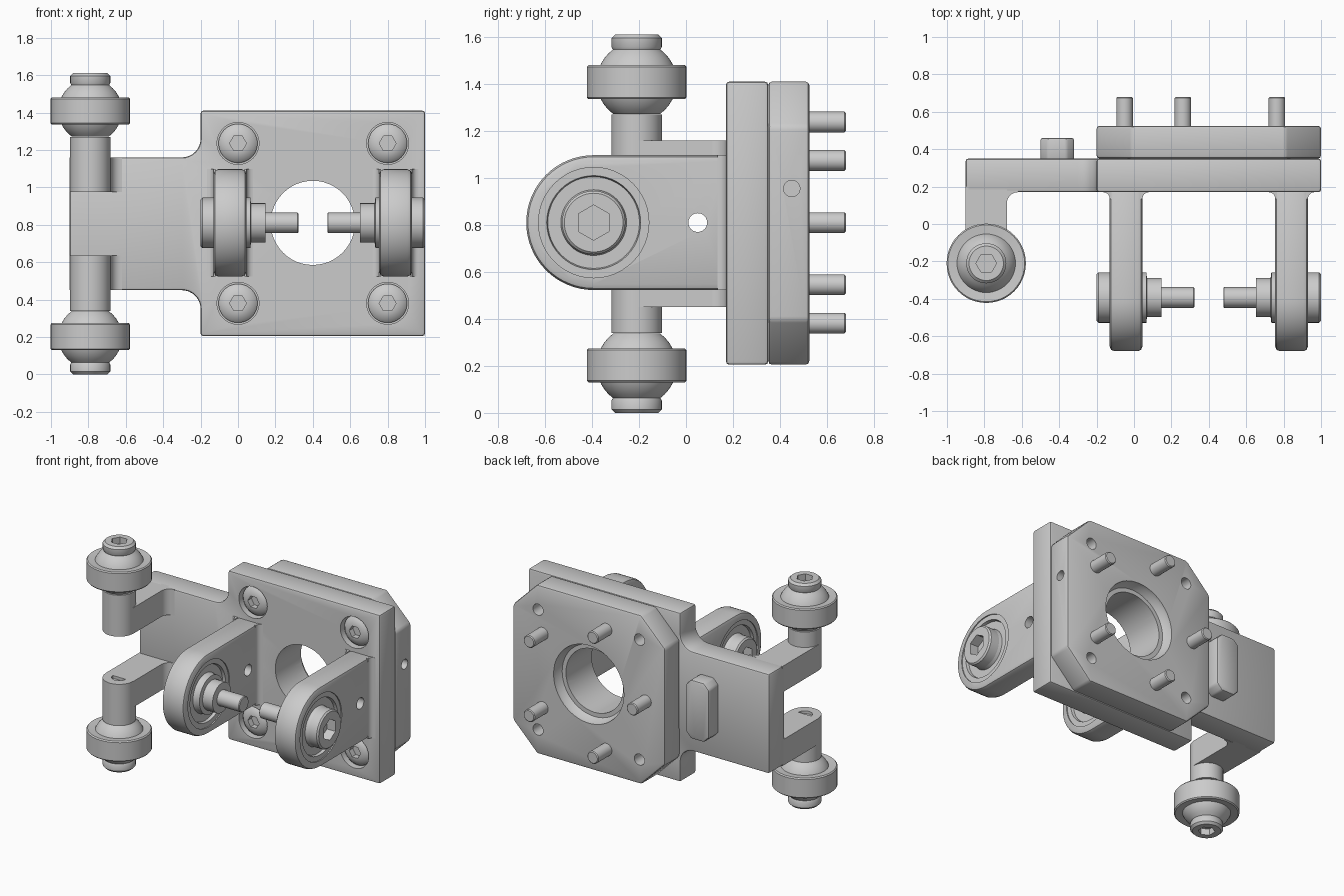
import bpy, bmesh, math
from mathutils import Vector

if "Cube" in bpy.data.objects:
    bpy.data.objects.remove(bpy.data.objects["Cube"])


def finish(name, bm, bevel=0.0):
    bmesh.ops.recalc_face_normals(bm, faces=bm.faces)
    me = bpy.data.meshes.new(name)
    bm.to_mesh(me)
    bm.free()
    ob = bpy.data.objects.new(name, me)
    bpy.context.collection.objects.link(ob)
    if bevel:
        m = ob.modifiers.new("bevel", 'BEVEL')
        m.width, m.segments, m.limit_method = bevel, 2, 'ANGLE'
        m.angle_limit = math.radians(35)
        apply(ob, m)
    return ob


def apply(ob, m):
    bpy.context.view_layer.objects.active = ob
    bpy.ops.object.modifier_apply(modifier=m.name)


def prism(name, pts, axis, a, b, bevel=0.0):
    """Extrude a 2D outline along an axis from a to b."""
    place = {'x': lambda p, t: (t, p[0], p[1]),
             'y': lambda p, t: (p[0], t, p[1]),
             'z': lambda p, t: (p[0], p[1], t)}[axis]
    bm = bmesh.new()
    lo = [bm.verts.new(place(p, a)) for p in pts]
    hi = [bm.verts.new(place(p, b)) for p in pts]
    bm.faces.new(lo)
    bm.faces.new(hi)
    n = len(pts)
    for i in range(n):
        j = (i + 1) % n
        bm.faces.new((lo[i], lo[j], hi[j], hi[i]))
    return finish(name, bm, bevel)


def lathe(name, prof, origin, d, n=48):
    """Revolve (radius, height) points about direction d; closes to a ring if off-axis."""
    q = Vector((0, 0, 1)).rotation_difference(Vector(d))
    o = Vector(origin)
    bm = bmesh.new()
    rings = []
    for r, t in prof:
        k = n if r > 1e-6 else 1
        rings.append([bm.verts.new(o + q @ Vector((r * math.cos(2 * math.pi * i / n),
                      r * math.sin(2 * math.pi * i / n), t))) for i in range(k)])
    pairs = list(zip(rings, rings[1:]))
    if prof[0][0] > 0 and prof[-1][0] > 0:
        pairs.append((rings[-1], rings[0]))
    for A, B in pairs:
        for i in range(n):
            j = (i + 1) % n
            f = [A[i % len(A)], A[j % len(A)], B[j % len(B)], B[i % len(B)]]
            f = list(dict.fromkeys(f))
            if len(f) > 2:
                bm.faces.new(f)
    return finish(name, bm)


def rod(name, r, origin, d, a, b, c=0.0, n=48):
    """Cylinder with chamfer c at the far end."""
    end = [(r - c, b), (0, b)] if c else [(0, b)]
    return lathe(name, [(0, a), (r, a), (r, b - c)] + end, origin, d, n)


def cut(ob, cutter):
    cutter.hide_render = True
    m = ob.modifiers.new("cut", 'BOOLEAN')
    m.operation, m.object, m.solver = 'DIFFERENCE', cutter, 'EXACT'
    apply(ob, m)
    bpy.data.objects.remove(cutter)


def arc(cx, cy, r, a0, a1, n=8):
    return [(cx + r * math.cos(math.radians(a0 + (a1 - a0) * i / n)),
             cy + r * math.sin(math.radians(a0 + (a1 - a0) * i / n))) for i in range(n + 1)]


def wedge(name, x, y, sx, r, z0, z1):
    """Concave fillet between a face at y (facing -y) and a wall at x."""
    pts = [(x - sx * .01, y + .01), (x + sx * r, y + .01)]
    pts += [(x + sx * (r - r * math.sin(a)), y - r + r * math.cos(a))
            for a in [i * math.pi / 12 for i in range(7)]]
    pts += [(x - sx * .01, y - r)]
    return prism(name, pts, 'z', z0, z1)


ZC, XC = 0.81, 0.40
Y = (0, 1, 0)

# Front plate with the side arm, one outline
outline = [(-.9, .45)] + arc(-.3, .35, .1, 90, 0) + [(-.2, .205), (1, .205), (1, 1.41), (-.2, 1.41)]
outline += arc(-.3, 1.26, .1, 0, -90) + [(-.9, 1.16)]
plate = prism("front_plate", outline, 'y', .17, .35, .014)
cut(plate, rod("hole", .225, (XC, 0, ZC), Y, 0, 1))

# Chamfered rear plate
c = .19
octo = [(-.2 + c, .205), (1 - c, .205), (1, .205 + c), (1, 1.41 - c),
        (1 - c, 1.41), (-.2 + c, 1.41), (-.2, 1.41 - c), (-.2, .205 + c)]
rear = prism("rear_plate", octo, 'y', .35, .525, .016)
cut(rear, rod("hole", .225, (XC, 0, ZC), Y, 0, 1))
cut(rear, lathe("hole", [(0, .46), (.255, .46), (.275, .50), (.285, .6), (0, .6)], (XC, 0, ZC), Y))
cut(rear, rod("hole", .035, (1, .45, .955), (1, 0, 0), -.1, .1, n=24))

# Corner screws: countersunk heads in front, open holes at the back
for x in (0, .8):
    for z in (.38, 1.235):
        cut(plate, rod("hole", .112, (x, 0, z), Y, .1, .23))
        cut(rear, rod("hole", .04, (x, 0, z), Y, .42, .6, n=24))
        head = lathe("corner_screw", [(0, .172), (.05, .174), (.085, .185), (.104, .205),
                                      (.104, .235), (0, .235)], (x, 0, z), Y)
        cut(head, rod("hole", .045, (x, 0, z), Y, .1, .215, n=6))

# Five bolt ends on the rear plate
for i in range(5):
    a = math.radians(180 + 72 * i)
    rod("rear_bolt", .044, (XC + .45 * math.cos(a), 0, ZC + .45 * math.sin(a)), Y, .45, .68, .006, 32)

# Small stop block behind the arm
prism("stop_block", [(-.5, .64), (-.46, .6), (-.36, .6), (-.32, .64),
                     (-.32, .98), (-.36, 1.02), (-.46, 1.02), (-.5, .98)], 'y', .34, .46, .012)

# Two ears, each with a bearing and an inward bolt
for s in (-1, 1):
    cx, yb = XC + s * .4425, -.393
    o, d = (cx, yb, ZC), (-s, 0, 0)
    pts = [(.19, ZC + .287)] + arc(yb, ZC, .287, 90, 270, 32) + [(.19, ZC - .287)]
    ear = prism("clevis_ear", pts, 'x', cx - .0875, cx + .0875, .025)
    cut(ear, rod("hole", .235, o, d, -.3, .3))
    cut(ear, rod("hole", .04, (cx, .05, ZC), d, -.3, .3, n=24))
    for t in (-1, 1):
        wedge("ear_fillet", cx + t * .0875, .17, t, .035, ZC - .287, ZC + .287)
    lathe("ear_bearing", [(.09, -.082), (.135, -.082), (.14, -.06), (.195, -.06), (.2, -.08),
                          (.237, -.08), (.237, .08), (.2, .08), (.195, .06), (.14, .06),
                          (.135, .082), (.09, .082)], o, d)
    bolt = lathe("ear_bolt", [(0, -.157), (.125, -.157), (.135, -.147), (.135, -.08), (.1, -.08),
                              (.1, .08), (.135, .08), (.135, .108), (.105, .112), (.105, .19),
                              (.055, .19), (.055, .36), (.05, .365), (0, .365)], o, d)
    cut(bolt, rod("hole", .075, o, d, -.3, -.09, n=6))

# Upper and lower fork bars with their roller bearings, mirrored about the centre height
bx, by = -.79, -.21
for s in (-1, 1):
    d, o = (0, 0, s), (bx, by, ZC - .005)
    z0, z1 = sorted((ZC - .005 + s * .17, ZC - .005 + s * .355))
    prism("fork_bar", [(-.9, by), (-.68, by), (-.68, .2), (-.9, .2)], 'z', z0, z1)
    wedge("fork_fillet", -.68, .17, 1, .06, z0, z1)
    post = rod("roller_post", .108, o, d, .17, .465)
    cut(post, rod("hole", .05, o, d, .1, .19, n=24))
    ball = [(.17 * math.cos(a), .605 + .17 * math.sin(a))
            for a in [math.radians(-54 + 9 * i) for i in range(13)]]
    lathe("roller_ball", [(0, ball[0][1])] + ball + [(0, ball[-1][1])], o, d)
    lathe("roller_ring", [(.155, .535), (.205, .53), (.212, .538), (.212, .668),
                          (.205, .675), (.155, .67)], o, d)
    cap = lathe("roller_cap", [(0, .72), (.1, .74), (.107, .752), (.107, .79), (.092, .805), (0, .805)], o, d)
    cut(cap, rod("hole", .055, o, d, .76, .9, n=6))

# Smooth shading with sharp edges kept
bpy.ops.object.select_all(action='DESELECT')
for ob in bpy.context.scene.objects:
    ob.select_set(True)
    bpy.context.view_layer.objects.active = ob
bpy.ops.object.shade_smooth_by_angle(angle=math.radians(35))
